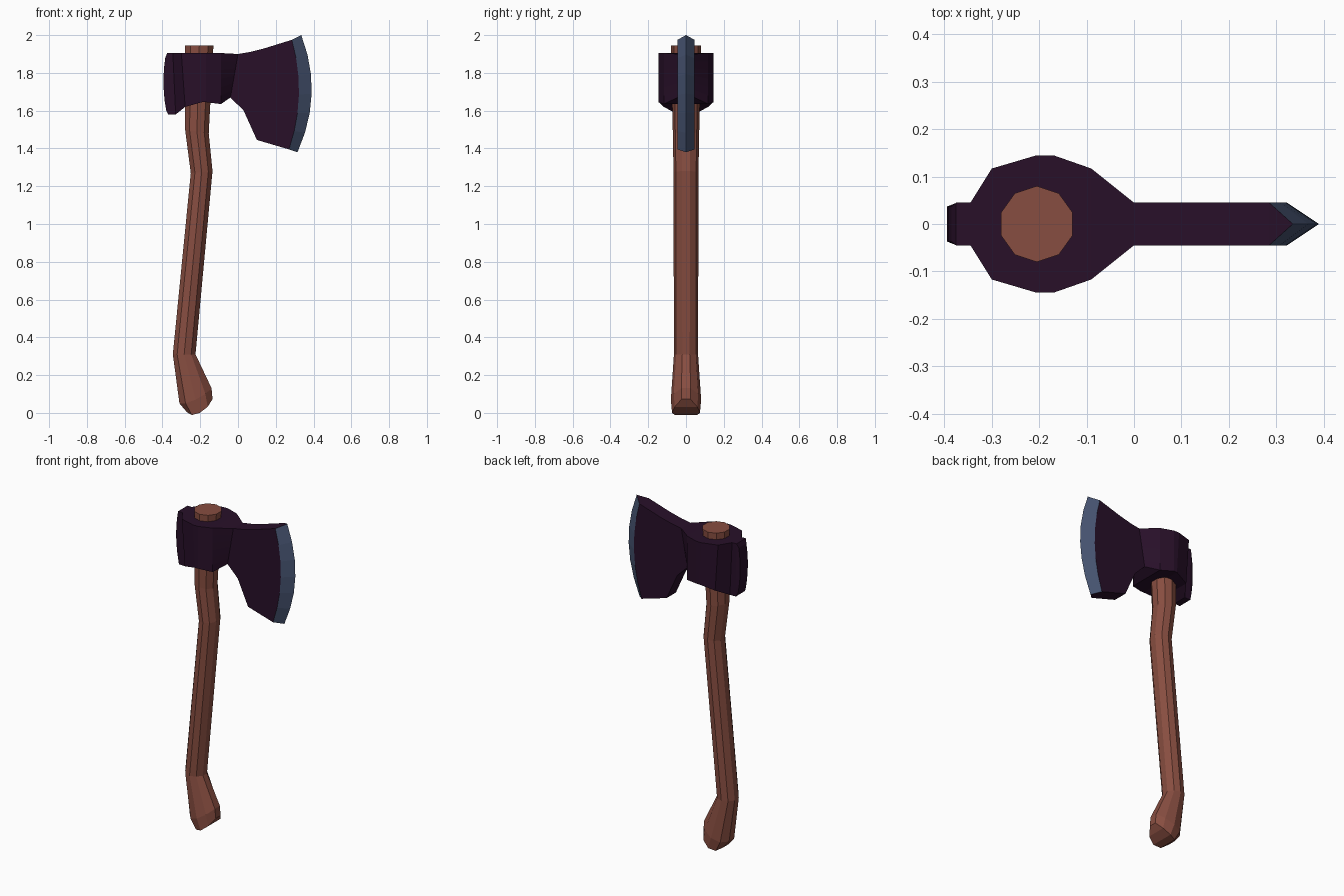
import bpy, bmesh, math

cube = bpy.data.objects.get("Cube")
if cube:
    bpy.data.objects.remove(cube, do_unlink=True)


def material(name, rgb):
    mat = bpy.data.materials.new(name)
    mat.use_nodes = True
    color = (*rgb, 1.0)
    mat.diffuse_color = color
    mat.node_tree.nodes["Principled BSDF"].inputs["Base Color"].default_value = color
    return mat


wood = material("reddish wood", (0.245, 0.075, 0.052))
iron = material("dark purple iron", (0.021, 0.005, 0.022))
steel = material("blue grey steel", (0.062, 0.088, 0.165))


def finish(bm, name, mats):
    bmesh.ops.remove_doubles(bm, verts=bm.verts[:], dist=0.0005)
    bmesh.ops.recalc_face_normals(bm, faces=bm.faces[:])
    mesh = bpy.data.meshes.new(name)
    bm.to_mesh(mesh)
    bm.free()
    for mat in mats:
        mesh.materials.append(mat)
    obj = bpy.data.objects.new(name, mesh)
    bpy.context.collection.objects.link(obj)
    return obj


def bridge(bm, a, b):
    """Join two closed rings of equal length with quads."""
    n = len(a)
    return [bm.faces.new((a[i], a[(i + 1) % n], b[(i + 1) % n], b[i])) for i in range(n)]


# Handle: ten-sided rings, each from a back point to a front point
SIDES = 10
handle_rings = [  # back x, back z, front x, front z, half width, sag
    (-0.28, 1.945, -0.13, 1.945, 0.08, 0),
    (-0.28, 1.5, -0.155, 1.48, 0.07, 0),
    (-0.25, 1.27, -0.135, 1.28, 0.066, 0),
    (-0.345, 0.31, -0.225, 0.31, 0.064, 0),
    (-0.31, 0.06, -0.14, 0.14, 0.08, 0.03),
    (-0.27, 0.02, -0.135, 0.09, 0.074, 0.055),
]
bm = bmesh.new()
rings = []
for xb, zb, xf, zf, width, sag in handle_rings:
    ring = []
    for i in range(SIDES):
        a = 2 * math.pi * (i + 0.5) / SIDES
        c = math.cos(a) / math.cos(math.pi / SIDES) / 2
        ring.append(bm.verts.new(((xb + xf) / 2 + c * (xf - xb),
                                  width * math.sin(a),
                                  (zb + zf) / 2 + c * (zf - zb) - sag * abs(math.sin(a)))))
    rings.append(ring)
for a, b in zip(rings, rings[1:]):
    bridge(bm, a, b)
bm.faces.new(rings[0])
# Ridged butt of the handle, closed in strips across its width
end = rings[-1]
for i in range(SIDES // 2 - 1):
    bm.faces.new((end[i], end[i + 1], end[SIDES - 2 - i], end[SIDES - 1 - i]))
finish(bm, "handle", [wood])

# Axe head: upright sections from the poll, around the eye, to the cutting edge
ROWS = 6
sections = [  # top x, top z, bottom x, bottom z, half width, forward bulge
    (-0.385, 1.88, -0.38, 1.6, 0.037, -0.012),
    (-0.375, 1.905, -0.37, 1.58, 0.045, 0),
    (-0.345, 1.905, -0.33, 1.58, 0.045, 0),
    (-0.3, 1.905, -0.28, 1.62, 0.117, 0),
    (-0.205, 1.905, -0.19, 1.645, 0.145, 0),
    (-0.17, 1.905, -0.17, 1.645, 0.145, 0),
    (-0.09, 1.905, -0.09, 1.635, 0.117, 0),
    (0, 1.9, -0.04, 1.67, 0.045, 0),
    (0.06, 1.91, 0.03, 1.6, 0.045, 0),
    (0.14, 1.93, 0.1, 1.445, 0.045, 0),
    (0.285, 1.975, 0.27, 1.395, 0.045, 0.045),
    (0.335, 2, 0.315, 1.38, 0, 0.065),
]
bm = bmesh.new()
loops = []
for xt, zt, xb, zb, width, bulge in sections:
    column = []
    for r in range(ROWS + 1):
        t = r / ROWS
        column.append((xt + (xb - xt) * t + bulge * 4 * t * (1 - t), zt + (zb - zt) * t))
    left = [bm.verts.new((x, width, z)) for x, z in column]
    right = [bm.verts.new((x, -width, z)) for x, z in reversed(column)]
    loops.append(left + right)
for a, b in zip(loops, loops[1:]):
    faces = bridge(bm, a, b)
# The last strip is the ground bevel; its top and bottom stay dark
for i, face in enumerate(faces):
    face.material_index = 0 if i % (ROWS + 1) == ROWS else 1
# Back of the poll
back = loops[0]
for i in range(ROWS):
    bm.faces.new((back[i], back[i + 1], back[-2 - i], back[-1 - i]))
finish(bm, "axe_head", [iron, steel])
